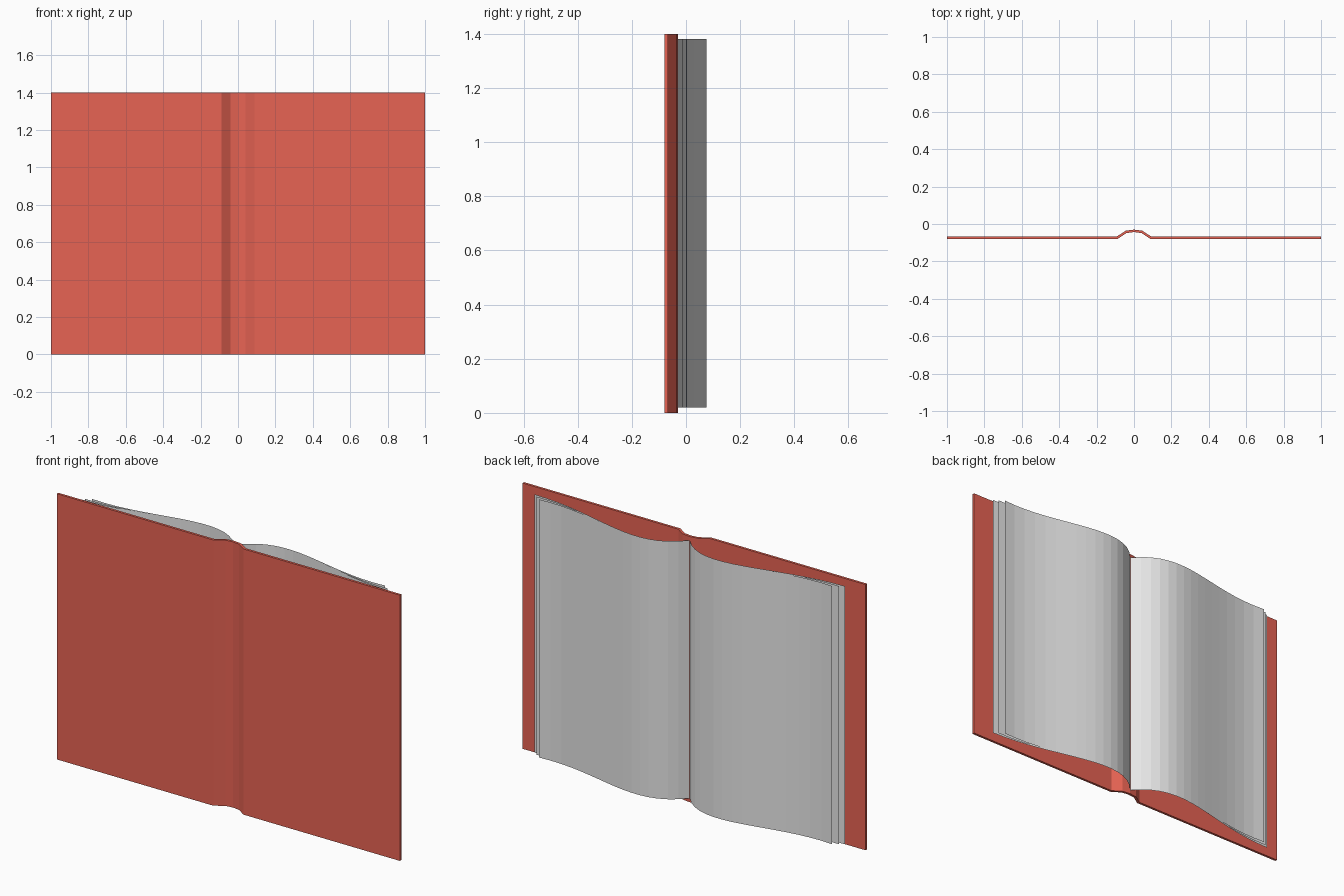
import bpy
import bmesh
from mathutils import Vector
from mathutils.geometry import interpolate_bezier

if "Cube" in bpy.data.objects:
    bpy.data.objects.remove(bpy.data.objects["Cube"], do_unlink=True)


def make_material(name, rgb):
    mat = bpy.data.materials.new(name)
    mat.use_nodes = True
    color = (*rgb, 1.0)
    mat.diffuse_color = color
    mat.node_tree.nodes["Principled BSDF"].inputs["Base Color"].default_value = color
    return mat


def extrude_strip(name, path, bottom, top, mat):
    """Raise an open path of (x, y) points into a flat-shaded upright sheet."""
    bm = bmesh.new()
    verts = [bm.verts.new((x, y, bottom)) for x, y in path]
    edges = [bm.edges.new(pair) for pair in zip(verts, verts[1:])]
    raised = bmesh.ops.extrude_edge_only(bm, edges=edges)["geom"]
    bmesh.ops.translate(bm, vec=(0, 0, top - bottom),
                        verts=[g for g in raised if isinstance(g, bmesh.types.BMVert)])
    bmesh.ops.recalc_face_normals(bm, faces=bm.faces)
    # Face the sheet towards the open (back) side
    if sum(f.normal.y for f in bm.faces) < 0:
        bmesh.ops.reverse_faces(bm, faces=bm.faces)
    mesh = bpy.data.meshes.new(name)
    bm.to_mesh(mesh)
    bm.free()
    mesh.materials.append(mat)
    obj = bpy.data.objects.new(name, mesh)
    bpy.context.collection.objects.link(obj)
    return obj


red = make_material("cover_red", (0.8, 0.125, 0.087))
paper = make_material("page_grey", (0.8, 0.8, 0.8))

# Cover: two flat boards joined by a raised, folded spine
half = [(0.0, -0.03), (0.045, -0.036), (0.092, -0.067), (1.0, -0.067)]
profile = [(-x, y) for x, y in reversed(half[1:])] + half
cover = extrude_strip("cover", profile, 0.0, 1.4, red)
thickness = cover.modifiers.new("thickness", "SOLIDIFY")
thickness.thickness = 0.013
thickness.offset = -1
thickness.use_even_offset = True

# Pages: three curling sheets on each side, fanned at the free edge
free_edges = [(0.905, -0.031), (0.882, -0.015), (0.855, 0.004)]
for i, (end_x, end_y) in enumerate(free_edges):
    curve = interpolate_bezier(Vector((0, -0.031)), Vector((0.2, 0.209)),
                               Vector((0.5, -0.03)), Vector((end_x, end_y)), 17)
    for side, sign in (("left", 1), ("right", -1)):
        path = [(sign * p.x, p.y) for p in curve]
        extrude_strip(f"{side}_page_{i + 1}", path, 0.02, 1.38, paper)
